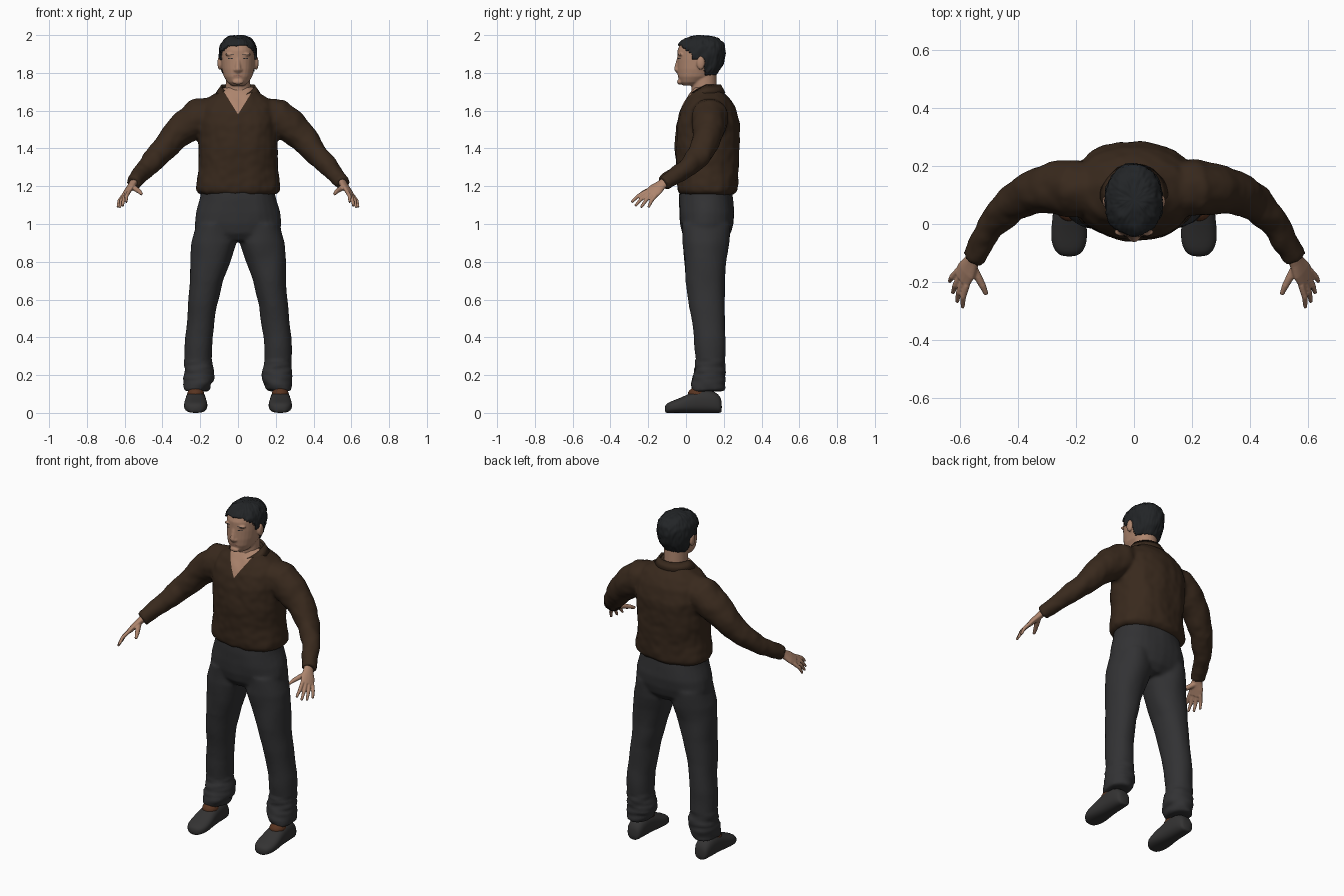
import bpy, bmesh, math
from mathutils import Vector, Matrix, noise
from mathutils.bvhtree import BVHTree

if "Cube" in bpy.data.objects:
    bpy.data.objects.remove(bpy.data.objects["Cube"])

X, Y, Z = Vector((1, 0, 0)), Vector((0, 1, 0)), Vector((0, 0, 1))
SIDES = (-1, 1)


def material(name, *rgb):
    mat = bpy.data.materials.new(name)
    mat.use_nodes = True
    mat.diffuse_color = (*rgb, 1)
    mat.node_tree.nodes["Principled BSDF"].inputs["Base Color"].default_value = (*rgb, 1)
    return mat


skin = material("skin", .42, .235, .155)
lip = material("lips", .3, .14, .1)
shirt_brown = material("shirt brown", .04, .022, .012)
trouser_grey = material("trouser grey", .032, .032, .034)
shoe_grey = material("shoe grey", .034, .033, .033)
hair_black = material("hair black", .016, .018, .02)
sock_rust = material("sock rust", .1, .035, .015)


def loft(bm, rings, power=1.0, sides=28):
    """Skin a closed tube over rings of (centre, half axis, half axis)."""
    def bend(value):
        return math.copysign(abs(value) ** power, value)
    loops = []
    for centre, u, v in rings:
        angles = [math.tau * i / sides for i in range(sides)]
        loops.append([bm.verts.new(centre + u * bend(math.cos(a)) + v * bend(math.sin(a)))
                      for a in angles])
    for low, high in zip(loops, loops[1:]):
        for i in range(sides):
            j = (i + 1) % sides
            bm.faces.new((low[i], low[j], high[j], high[i]))
    bm.faces.new(loops[0])
    bm.faces.new(loops[-1])


def upright(rows, side=1):
    """Level rings from rows of height, x, half width, front y, back y."""
    return [(Vector((x * side, (front + back) / 2, z)), X * width, Y * (back - front) / 2)
            for z, x, width, front, back in rows]


def limb(path, side=1, across=Y):
    """Rings square to a path of x, y, z, half width, half thickness."""
    centres = [Vector((x * side, y, z)) for x, y, z, *_ in path]
    rings = []
    for i, centre in enumerate(centres):
        along = (centres[min(i + 1, len(path) - 1)] - centres[max(i - 1, 0)]).normalized()
        u = (across - along * across.dot(along)).normalized()
        rings.append((centre, u * path[i][3], along.cross(u) * path[i][-1]))
    return rings


def ellipsoid(bm, centre, radii):
    place = Matrix.Translation(centre) @ Matrix.Diagonal((*radii, 1))
    bmesh.ops.create_uvsphere(bm, u_segments=20, v_segments=12, radius=1, matrix=place)


def make(name, bm, mats, voxel=0, smooth=0, levels=0):
    """Turn a bmesh into a smooth object, fusing its pieces when a voxel size is given."""
    bmesh.ops.recalc_face_normals(bm, faces=bm.faces)
    mesh = bpy.data.meshes.new(name)
    bm.to_mesh(mesh)
    bm.free()
    obj = bpy.data.objects.new(name, mesh)
    bpy.context.collection.objects.link(obj)
    if voxel:
        fuse = obj.modifiers.new("fuse", "REMESH")
        fuse.mode, fuse.voxel_size = "VOXEL", voxel
    if smooth:
        relax = obj.modifiers.new("relax", "SMOOTH")
        relax.iterations = smooth
    if levels:
        obj.modifiers.new("round", "SUBSURF").levels = levels
    graph = bpy.context.evaluated_depsgraph_get()
    baked = bpy.data.meshes.new_from_object(obj.evaluated_get(graph))
    obj.modifiers.clear()
    obj.data = baked
    baked.materials.clear()
    for mat in mats:
        baked.materials.append(mat)
    baked.shade_smooth()
    return obj


def rumple(obj, stretch, amount, base=0):
    """Push vertices along their normals by soft noise for folds and locks."""
    moves = [v.normal * (base + amount * noise.noise(v.co * Vector(stretch))) for v in obj.data.vertices]
    for vert, move in zip(obj.data.vertices, moves):
        vert.co += move


# Shirt: torso and sleeves fused
bm = bmesh.new()
loft(bm, upright([
    (1.155, 0, .2, -.03, .25), (1.175, 0, .222, -.046, .272), (1.21, 0, .22, -.05, .276),
    (1.3, 0, .206, -.052, .278), (1.42, 0, .21, -.056, .283), (1.53, 0, .215, -.05, .286),
    (1.61, 0, .2, -.027, .262), (1.66, 0, .17, 0, .235), (1.695, 0, .115, .022, .205),
    (1.725, 0, .075, .04, .18)]), power=.88)
sleeve = [(.12, .12, 1.585, .085), (.21, .125, 1.565, .1), (.28, .122, 1.515, .09),
          (.345, .11, 1.455, .076), (.425, .07, 1.36, .061), (.495, -.01, 1.285, .051),
          (.54, -.09, 1.235, .041), (.555, -.118, 1.215, .041)]
for side in SIDES:
    loft(bm, limb(sleeve, side))
shirt = make("shirt", bm, [shirt_brown, skin], voxel=.01, smooth=6)
rumple(shirt, (13, 13, 6), .007)
rumple(shirt, (25, 25, 25), .003)

# Open neck, cut as a crisp V into the shirt front
bm = bmesh.new()
bm.from_mesh(shirt.data)
for side in SIDES:
    bmesh.ops.bisect_plane(bm, geom=bm.verts[:] + bm.edges[:] + bm.faces[:],
                           plane_co=(0, 0, 1.58), plane_no=(side, 0, -.62))
for face in bm.faces:
    c = face.calc_center_median()
    face.material_index = int(c.y < .09 and abs(c.x) < (c.z - 1.58) * .62)
bm.to_mesh(shirt.data)
bm.free()

# Folded collar
bm = bmesh.new()
steps = 32
strip = []
for i in range(steps + 1):
    a = 2.6 * (2 * i / steps - 1)
    drop = max(0, abs(a) - 1.5) * .045
    strip.append([bm.verts.new((rx * math.sin(a), .097 + ry * math.cos(a), z - drop))
                  for rx, ry, z in ((.08, .08, 1.715), (.088, .088, 1.738), (.118, .112, 1.695))])
for a, b in zip(strip, strip[1:]):
    for k in (0, 1):
        bm.faces.new((a[k], b[k], b[k + 1], a[k + 1]))
collar = make("collar", bm, [shirt_brown])
collar.modifiers.new("cloth", "SOLIDIFY").thickness = .01

# Trousers: seat and legs fused
bm = bmesh.new()
loft(bm, upright([
    (.91, 0, .15, .01, .2), (.95, 0, .22, -.02, .235), (1, 0, .23, -.032, .25),
    (1.06, 0, .222, -.037, .257), (1.13, 0, .203, -.037, .25), (1.2, 0, .19, -.03, .24)]), power=.9)
leg = [(1, .12, .1, -.02, .235), (.9, .126, .119, -.02, .228), (.82, .143, .108, -.01, .215),
       (.7, .168, .088, -.002, .207), (.57, .188, .077, .018, .203), (.4, .208, .073, .045, .208),
       (.28, .212, .072, .055, .208), (.2, .206, .081, .04, .208), (.165, .212, .08, .03, .205),
       (.115, .222, .066, .035, .202)]
for side in SIDES:
    loft(bm, upright(leg, side), power=.94)
trousers = make("trousers", bm, [trouser_grey], voxel=.01, smooth=5)
rumple(trousers, (9, 9, 7), .006)
for vert in trousers.data.vertices:
    if vert.co.z < .28:
        vert.co += vert.normal * .008 * noise.noise(vert.co * Vector((12, 12, 40)))

# Shoes and socks
last = [(.19, .03, .06), (.178, .045, .1), (.12, .052, .128), (.05, .054, .12),
        (-.01, .062, .088), (-.06, .063, .068), (-.095, .05, .055), (-.113, .025, .04)]
for side, label in zip(SIDES, ("right", "left")):
    bm = bmesh.new()
    loft(bm, [(Vector((side * .224, y, tall / 2)), X * wide, Z * tall / 2)
              for y, wide, tall in last], power=.8)
    make(label + "_shoe", bm, [shoe_grey], levels=1)
    bm = bmesh.new()
    ellipsoid(bm, (side * .224, .06, .1), (.045, .05, .035))
    make(label + "_sock", bm, [sock_rust])

# Hands: palm, four fingers and thumb fused
for side, label in zip(SIDES, ("right", "left")):
    bm = bmesh.new()
    spread = Vector((side * .055, .095, -.04)).normalized()
    loft(bm, limb([(.545, -.1, 1.23, .026, .022), (.56, -.13, 1.208, .03, .019),
                   (.578, -.16, 1.183, .042, .017), (.595, -.19, 1.157, .042, .013)],
                  side, spread), sides=16)
    knuckle, tip = Vector((side * .592, -.185, 1.162)), Vector((side * .617, -.25, 1.095))
    for slot, reach in ((-1.5, .95), (-.5, 1.08), (.5, 1.04), (1.5, .85)):
        start = knuckle + spread * slot * .021
        end = start + (tip - knuckle) * reach + spread * slot * .013
        mid = (start + end) / 2 + Vector((side * .006, -.004, .004))
        loft(bm, limb([(*p, r) for p, r in ((start, .011), (mid, .0105), (end, .007))],
                      1, spread), sides=12)
    loft(bm, limb([(.562, -.14, 1.198, .016), (.538, -.185, 1.183, .014),
                   (.522, -.215, 1.172, .012), (.51, -.243, 1.158, .008)], side), sides=12)
    make(label + "_hand", bm, [skin], voxel=.004, smooth=3)

# Head: skull, neck, nose and ears fused
skull = [(1.733, 0, .034, -.016, .05), (1.75, 0, .056, -.032, .09), (1.78, 0, .075, -.043, .14),
         (1.82, 0, .086, -.046, .175), (1.87, 0, .091, -.046, .195), (1.92, 0, .091, -.045, .203),
         (1.95, 0, .084, -.033, .196), (1.975, 0, .066, -.003, .172), (1.99, 0, .038, .04, .128)]
bm = bmesh.new()
loft(bm, upright(skull), power=.92)
loft(bm, upright([(1.6, 0, .075, .04, .17), (1.7, 0, .066, .03, .165), (1.8, 0, .064, .03, .16)]))
loft(bm, limb([(0, -.037, 1.88, .01), (0, -.044, 1.85, .012), (0, -.049, 1.818, .016),
               (0, -.04, 1.806, .012)], across=X), sides=14)
for side in SIDES:
    ellipsoid(bm, (side * .012, -.043, 1.815), (.012, .012, .009))
    ellipsoid(bm, (side * .097, .078, 1.852), (.012, .022, .036))
    ellipsoid(bm, (side * .04, -.028, 1.898), (.03, .014, .008))
ellipsoid(bm, (0, -.033, 1.752), (.03, .015, .014))
head = make("head", bm, [skin], voxel=.005, smooth=4)
surface = BVHTree.FromPolygons([v.co for v in head.data.vertices],
                               [p.vertices for p in head.data.polygons])


def face_plate(name, x, z, wide, tall, mat):
    """A thin rounded patch that follows the face."""
    bm = bmesh.new()
    bmesh.ops.create_circle(bm, cap_ends=True, segments=20, radius=1)
    for vert in bm.verts:
        px, pz = x + vert.co.x * wide, z + vert.co.y * tall
        hit = surface.ray_cast(Vector((px, -1, pz)), Y)[0]
        vert.co = Vector((px, hit.y - .0015, pz))
    make(name, bm, [mat])


for side, label in zip(SIDES, ("right", "left")):
    face_plate(label + "_eye", side * .04, 1.876, .014, .003, hair_black)
    face_plate(label + "_brow", side * .042, 1.899, .02, .0022, hair_black)
face_plate("mouth", 0, 1.783, .025, .005, lip)

# Short cropped hair, grown from the skull behind a hairline
bm = bmesh.new()
loft(bm, upright(skull), power=.92, sides=40)
hair = make("hair", bm, [hair_black], levels=2)


def hairline(co):
    if co.y < .03:
        return 1.937 - max(0, abs(co.x) - .05)
    return 1.86 if co.y < .095 else 1.785


bm = bmesh.new()
bm.from_mesh(hair.data)
bmesh.ops.delete(bm, geom=[v for v in bm.verts if v.co.z < hairline(v.co)], context="VERTS")
bm.to_mesh(hair.data)
bm.free()
rumple(hair, (30, 30, 30), .006, base=.009)
rumple(hair, (90, 90, 60), .004)
thick = hair.modifiers.new("depth", "SOLIDIFY")
thick.thickness, thick.offset = .014, -1
